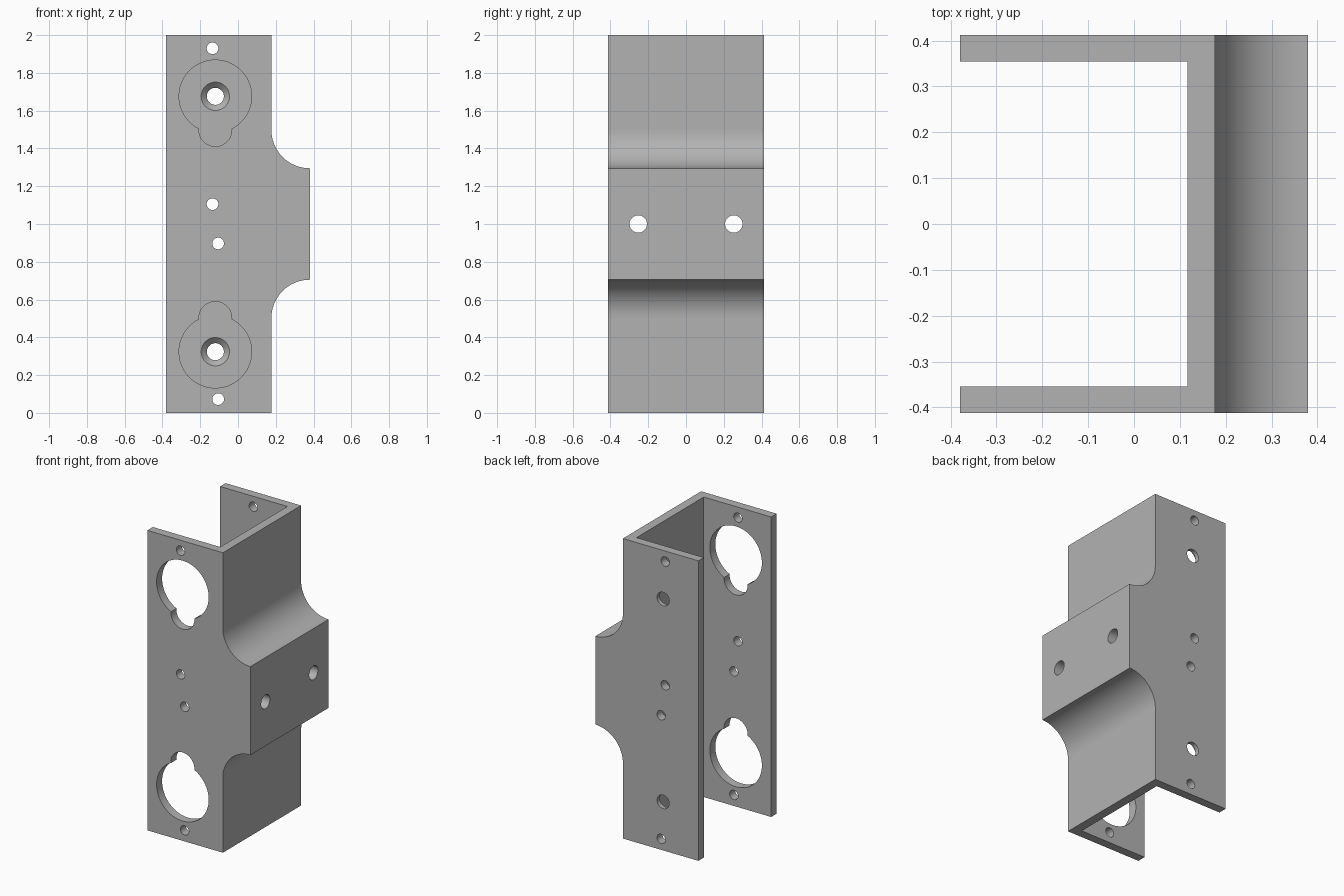
import bpy
import bmesh
import math
from mathutils import Matrix, Vector

if "Cube" in bpy.data.objects:
    bpy.data.objects.remove(bpy.data.objects["Cube"], do_unlink=True)

# Overall dimensions
X_OPEN, X_WEB, X_STEP, X_BOSS = -0.38, 0.117, 0.177, 0.38
Y_OUT, Y_IN = 0.412, 0.354
HEIGHT, MID = 2.0, 1.0
FILLET = X_BOSS - X_STEP
ARC_CENTRE = 0.498          # fillet centre above and below mid height
HOLE_X = -0.12

grey = bpy.data.materials.new("plain_grey")
grey.use_nodes = True
colour = (0.45, 0.45, 0.45, 1)
grey.diffuse_color = colour
grey.node_tree.nodes["Principled BSDF"].inputs["Base Color"].default_value = colour


def make_object(name, bm):
    bmesh.ops.recalc_face_normals(bm, faces=bm.faces)
    mesh = bpy.data.meshes.new(name)
    bm.to_mesh(mesh)
    bm.free()
    mesh.materials.append(grey)
    obj = bpy.data.objects.new(name, mesh)
    bpy.context.collection.objects.link(obj)
    return obj


def extrude_profile(name, points, y0, y1):
    """Extrude an x-z outline along y."""
    bm = bmesh.new()
    face = bm.faces.new([bm.verts.new((x, y0, z)) for x, z in points])
    grown = bmesh.ops.extrude_face_region(bm, geom=[face])["geom"]
    verts = [g for g in grown if isinstance(g, bmesh.types.BMVert)]
    bmesh.ops.translate(bm, verts=verts, vec=(0, y1 - y0, 0))
    return make_object(name, bm)


def drill(name, start, end, r1, r2=None, sides=48):
    """Round or tapered cutter between two points."""
    a, b = Vector(start), Vector(end)
    turn = (b - a).to_track_quat('Z', 'Y').to_matrix().to_4x4()
    bm = bmesh.new()
    bmesh.ops.create_cone(bm, cap_ends=True, segments=sides, radius1=r1,
                          radius2=r1 if r2 is None else r2, depth=(b - a).length,
                          matrix=Matrix.Translation((a + b) / 2) @ turn)
    return make_object(name, bm)


def cut(target, cutter):
    cutter.hide_render = True
    mod = target.modifiers.new(cutter.name, 'BOOLEAN')
    mod.operation = 'DIFFERENCE'
    mod.solver = 'EXACT'
    mod.object = cutter
    bpy.context.view_layer.objects.active = target
    bpy.ops.object.modifier_apply(modifier=mod.name)
    bpy.data.objects.remove(cutter, do_unlink=True)


# Bracket outline with a boss and two concave fillets
steps = 24
arc = []
for i in range(steps + 1):
    t = math.pi / 2 * i / steps
    arc.append((X_BOSS - FILLET * math.cos(t), ARC_CENTRE - FILLET * math.sin(t)))
lower = [(x, MID - dz) for x, dz in arc]
upper = [(x, MID + dz) for x, dz in reversed(arc)]
outline = [(X_OPEN, 0), (X_STEP, 0)] + lower + upper + [(X_STEP, HEIGHT), (X_OPEN, HEIGHT)]
bracket = extrude_profile("channel_bracket", outline, -Y_OUT, Y_OUT)

# Open channel between the two side walls
channel = [(X_OPEN - 0.1, -0.1), (X_WEB, -0.1), (X_WEB, HEIGHT + 0.1), (X_OPEN - 0.1, HEIGHT + 0.1)]
cut(bracket, extrude_profile("channel_cutter", channel, -Y_IN, Y_IN))

# Keyhole openings in the front wall, countersunk screw holes in the back wall
for side in (-1, 1):
    z = MID + side * 0.676
    lobe_z = MID + side * 0.498
    front, inside = -Y_OUT - 0.1, -Y_IN + 0.1
    cut(bracket, drill("access_cutter", (HOLE_X, front, z), (HOLE_X, inside, z), 0.192, sides=72))
    cut(bracket, drill("lobe_cutter", (HOLE_X, front, lobe_z), (HOLE_X, inside, lobe_z), 0.087))
    cut(bracket, drill("screw_cutter", (HOLE_X, 0.2, z), (HOLE_X, Y_OUT + 0.1, z), 0.045))
    cut(bracket, drill("countersink_cutter", (HOLE_X, Y_IN - 0.01, z),
                       (HOLE_X, Y_IN + 0.03, z), 0.085, 0.045))

# Small pin holes through both walls
for x, z in ((-0.135, 1.93), (-0.135, 1.105), (-0.105, 0.897), (-0.105, 0.073)):
    cut(bracket, drill("pin_cutter", (x, -0.6, z), (x, 0.6, z), 0.031, sides=32))

# Mounting holes through the boss
for y in (-0.253, 0.253):
    cut(bracket, drill("boss_cutter", (0, y, MID), (0.5, y, MID), 0.046))

# Smooth curved walls, keep the planes flat
bpy.ops.object.select_all(action='DESELECT')
bracket.select_set(True)
bpy.context.view_layer.objects.active = bracket
bpy.ops.object.shade_smooth_by_angle(angle=math.radians(30))
for poly in bracket.data.polygons:
    if max(abs(c) for c in poly.normal) > 0.99999:
        poly.use_smooth = False
